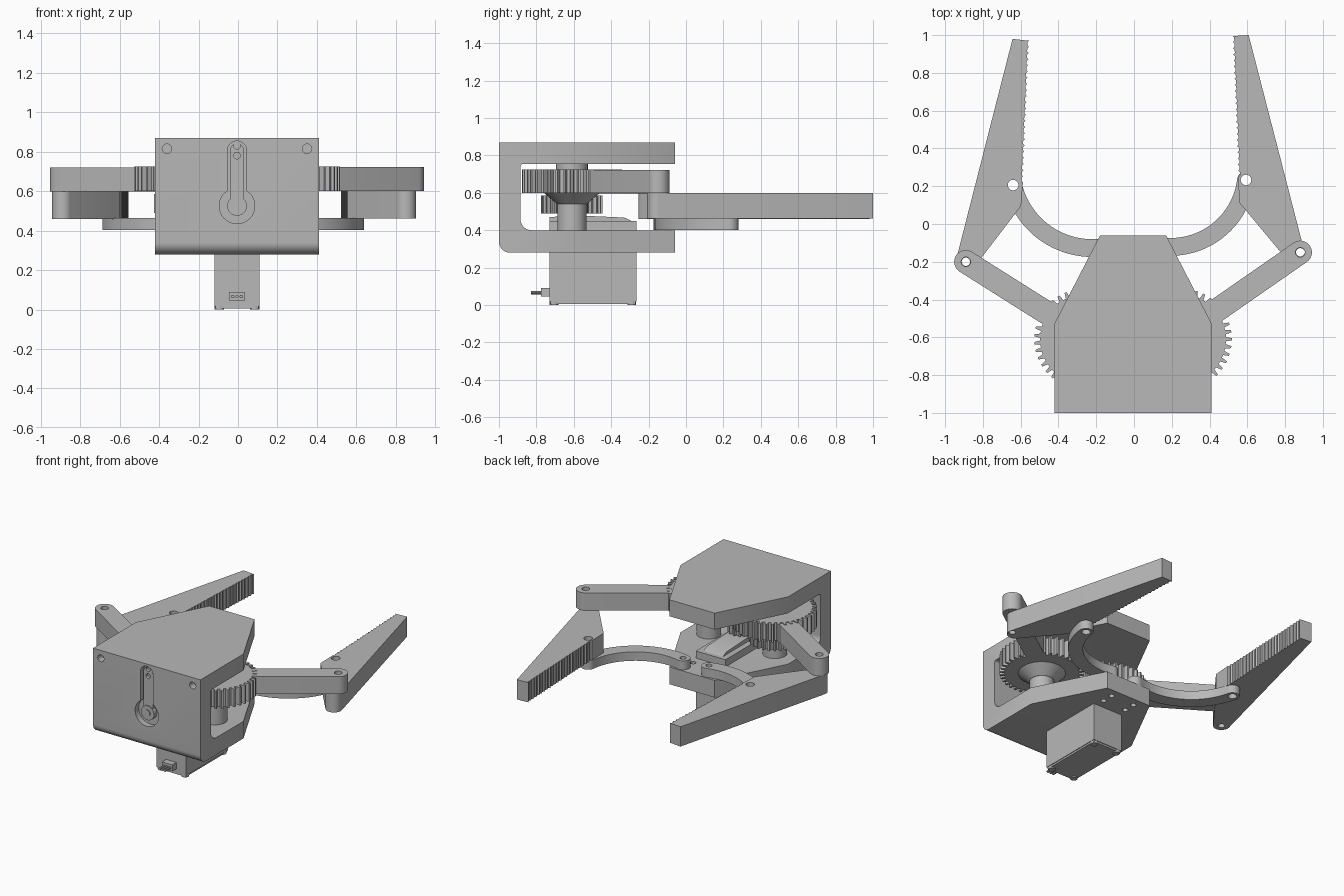
import bpy, bmesh
from math import sin, cos, pi, atan2, radians
from mathutils import Vector, Matrix

cube = bpy.data.objects.get("Cube")
if cube:
    bpy.data.objects.remove(cube)

grey = bpy.data.materials.new("plain grey")
grey.use_nodes = True
grey.diffuse_color = (0.48, 0.48, 0.48, 1)
grey.node_tree.nodes["Principled BSDF"].inputs["Base Color"].default_value = (0.48, 0.48, 0.48, 1)
parts = []
CX = -0.005     # centre line of the mechanism
UP = Matrix.Identity(4)
ALONG_X = Matrix(((0, 0, 1, 0), (1, 0, 0, 0), (0, 1, 0, 0), (0, 0, 0, 1)))   # outline in y, z
ALONG_Y = Matrix(((1, 0, 0, 0), (0, 0, 1, 0), (0, 1, 0, 0), (0, 0, 0, 1)))   # outline in x, z


def arc(x, y, r, a0, a1, n=16):
    return [(x + r * cos(a0 + (a1 - a0) * i / n), y + r * sin(a0 + (a1 - a0) * i / n))
            for i in range(n + 1)]


def circle(x, y, r, n=32):
    return arc(x, y, r, 0, 2 * pi, n)[:-1]


def rect(x0, y0, x1, y1):
    return [(x0, y0), (x1, y0), (x1, y1), (x0, y1)]


def capsule(a, b, r):
    t = atan2(b[1] - a[1], b[0] - a[0])
    return arc(*b, r, t - pi / 2, t + pi / 2) + arc(*a, r, t + pi / 2, t + 1.5 * pi)


def prism(name, outline, lo, hi, axis=UP, taper=None):
    """Extrude an outline; taper scales the low end about its centre."""
    bm = bmesh.new()
    mid = sum((Vector(p) for p in outline), Vector((0, 0))) / len(outline)
    low = [mid + (Vector(p) - mid) * (taper or 1) for p in outline]
    a = [bm.verts.new((p[0], p[1], lo)) for p in low]
    b = [bm.verts.new((p[0], p[1], hi)) for p in outline]
    bm.faces.new(a[::-1])
    bm.faces.new(b)
    for i in range(len(a)):
        j = (i + 1) % len(a)
        bm.faces.new((a[i], a[j], b[j], b[i]))
    bm.transform(axis)
    bmesh.ops.recalc_face_normals(bm, faces=bm.faces[:])
    mesh = bpy.data.meshes.new(name)
    bm.to_mesh(mesh)
    bm.free()
    mesh.materials.append(grey)
    ob = bpy.data.objects.new(name, mesh)
    bpy.context.scene.collection.objects.link(ob)
    parts.append(ob)
    return ob


def cut(ob, outline, lo, hi, axis=UP, op='DIFFERENCE'):
    cutter = prism("cutter", outline, lo, hi, axis)
    parts.remove(cutter)
    cutter.hide_render = True
    mod = ob.modifiers.new("cut", 'BOOLEAN')
    mod.operation, mod.solver, mod.object = op, 'EXACT', cutter
    graph = bpy.context.evaluated_depsgraph_get()
    mesh = bpy.data.meshes.new_from_object(ob.evaluated_get(graph))
    ob.modifiers.clear()
    ob.data = mesh
    bpy.data.objects.remove(cutter)


def gear(name, x, y, root, tip, teeth, lo, hi, phase=0.0):
    pts = []
    for i in range(teeth):
        for f, r in ((-.3, root), (-.14, tip), (.14, tip), (.3, root)):
            t = 2 * pi * (i + f + phase) / teeth
            pts.append((x + r * cos(t), y + r * sin(t)))
    return prism(name, pts, lo, hi)


# Frame: C-shaped side profile trimmed to a tapering plan
profile = ([(-.06, .87), (-1, .87)] + arc(-.94, .34, .06, pi, 1.5 * pi, 10) + [(-.06, .28), (-.06, .4)]
           + arc(-.825, .46, .06, 1.5 * pi, pi, 10) + arc(-.87, .74, .015, pi, pi / 2, 4) + [(-.06, .755)])
frame = prism("frame", profile, -.6, .6, ALONG_X)
plan = [(-.42, -1.1), (.41, -1.1), (.41, -.525), (.17, -.06), (.17, 0),
        (-.18, 0), (-.18, -.06), (-.42, -.525)]
cut(frame, plan, 0, 1, op='INTERSECT')

# Front wall recess for the control horn, and two screw holes
slot_z, hub_z = .805, .525
cut(frame, arc(CX, hub_z, .09, radians(123), radians(417), 32)
    + arc(CX, slot_z, .049, 0, pi), -1.1, -.96, ALONG_Y)
for s in (-1, 1):
    cut(frame, circle(CX + s * .355, .815, .024), -1.1, -.95, ALONG_Y)
    for y in (-.12, -.2):
        cut(frame, circle(CX + s * .09, y, .018, 16), .2, .5)
horn = prism("control_horn", capsule((CX, hub_z), (CX, slot_z), .036), -.985, -.95, ALONG_Y)
for z in (.78, .83):
    cut(horn, circle(CX, z, .017, 16), -1.1, -.965, ALONG_Y)
prism("horn_hub", circle(CX, hub_z, .05), -.992, -.95, ALONG_Y)
prism("horn_screw", circle(CX, hub_z, .022), -.998, -.95, ALONG_Y)

# Servo hanging through the lower plate
prism("servo_body", rect(-.12, -.73, .11, -.265), .018, .45)
prism("servo_lid", rect(-.115, -.725, .105, -.27), .006, .018)
for x in (-.095, .085):
    for y in (-.705, -.29):
        prism("servo_foot", circle(x, y, .024, 16), 0, .02)
wedge = [(-.73, .44), (-.27, .44), (-.3, .445), (-.33, .468), (-.6, .48), (-.73, .47)]
prism("servo_cap", [p for i, p in enumerate(wedge) if i != 2], -.08, .07, ALONG_X)
prism("servo_plug", rect(-.045, .045, .035, .09), -.775, -.72, ALONG_Y)
for i in (-1, 0, 1):
    prism("servo_wire", circle(CX + i * .022, .066, .009, 10), -.83, -.77, ALONG_Y)
prism("servo_shaft", circle(CX, -.61, .035), .44, .6)
gear("servo_pinion", CX, -.61, .075, .092, 14, .49, .585, .5)

# Main gears on their posts
GY = -.61
for s, name in ((1, "left"), (-1, "right")):
    x = CX + s * .255
    gear(name + "_main_gear", x, GY, .237, .268, 40, .6, .725, 0 if s > 0 else .5)
    prism(name + "_post", circle(x, GY, .078), .39, .6)
    prism(name + "_upper_spacer", circle(x, GY, .085), .72, .76)
prism("left_hub_flare", circle(CX + .255, GY, .15), .54, .6, taper=.53)
gear("right_reduction_gear", CX - .255, GY, .14, .165, 26, .49, .585)
prism("right_hub_flare", circle(CX - .255, GY, .12), .58, .6)

# Arms: crank, finger and curved link; outlines use |x|, mirrored by s
ARMS = {
    "left": dict(s=1, crank=((.29, -.56), (.88, -.15)), hole=(.593, .233), pivot=(.85, -.155),
                 tip=((.607, 1.0), (.522, .995)), grip=(.553, .25), heel=(.556, .115), z=.6),
    "right": dict(s=-1, crank=((.28, -.585), (.89, -.2)), hole=(.64, .206), pivot=(.89, -.2),
                  tip=((.643, .98), (.555, .97)), grip=(.588, .22), heel=(.598, .095), z=.597),
}
for name, d in ARMS.items():
    s, z = d["s"], d["z"]

    def side(pts):
        return [(p[0] * s, p[1]) for p in pts]

    crank = prism(name + "_crank", side(capsule(*d["crank"], .062)), z, z + .122)
    cut(crank, side(circle(*d["crank"][1], .025)), z - .1, z + .3)

    # Finger with a serrated inner edge
    inner, grip = Vector(d["tip"][1]), Vector(d["grip"])
    n = 23
    edge = []
    for i in range(n):
        for f, depth in ((0, 0), (.25, .008), (.75, .008)):
            p = inner.lerp(grip, (i + f) / n)
            edge.append((p.x + depth, p.y))
    outline = (arc(*d["pivot"], .053, radians(-135), radians(12)) + [d["tip"][0]]
               + edge + [d["grip"], d["heel"]])
    finger = prism(name + "_finger", side(outline), z - .138, z)
    cut(finger, side(circle(*d["hole"], .028)), z - .3, z + .1)
    cut(finger, side(circle(*d["crank"][1], .022)), z - .3, z + .1)

    # Curved link from the lower plate to the finger
    P, Q = Vector((.1, -.11)), Vector(d["hole"])
    sag, half, w = .135, (Q - P).length / 2, .047
    R = (half ** 2 + sag ** 2) / (2 * sag)
    u = (Q - P).normalized()
    C = (P + Q) / 2 - Vector((u.y, -u.x)) * (R - sag)
    aP, aQ = (atan2(v.y - C.y, v.x - C.x) for v in (P, Q))
    outline = (arc(*C, R + w, aP, aQ, 28) + arc(*Q, w, aQ, aQ + pi)[1:-1]
               + arc(*C, R - w, aQ, aP, 28) + arc(*P, w, aP + pi, aP + 2 * pi)[1:-1])
    link = prism(name + "_curved_link", side(outline), .402, .464)
    cut(link, side(circle(*d["hole"], .028)), .3, .6)
    cut(link, side(circle(*P, .02)), .3, .6)

# Smooth round surfaces, keep edges crisp
for ob in bpy.context.view_layer.objects:
    ob.select_set(ob in parts)
bpy.context.view_layer.objects.active = frame
bpy.ops.object.shade_smooth_by_angle(angle=radians(28))
